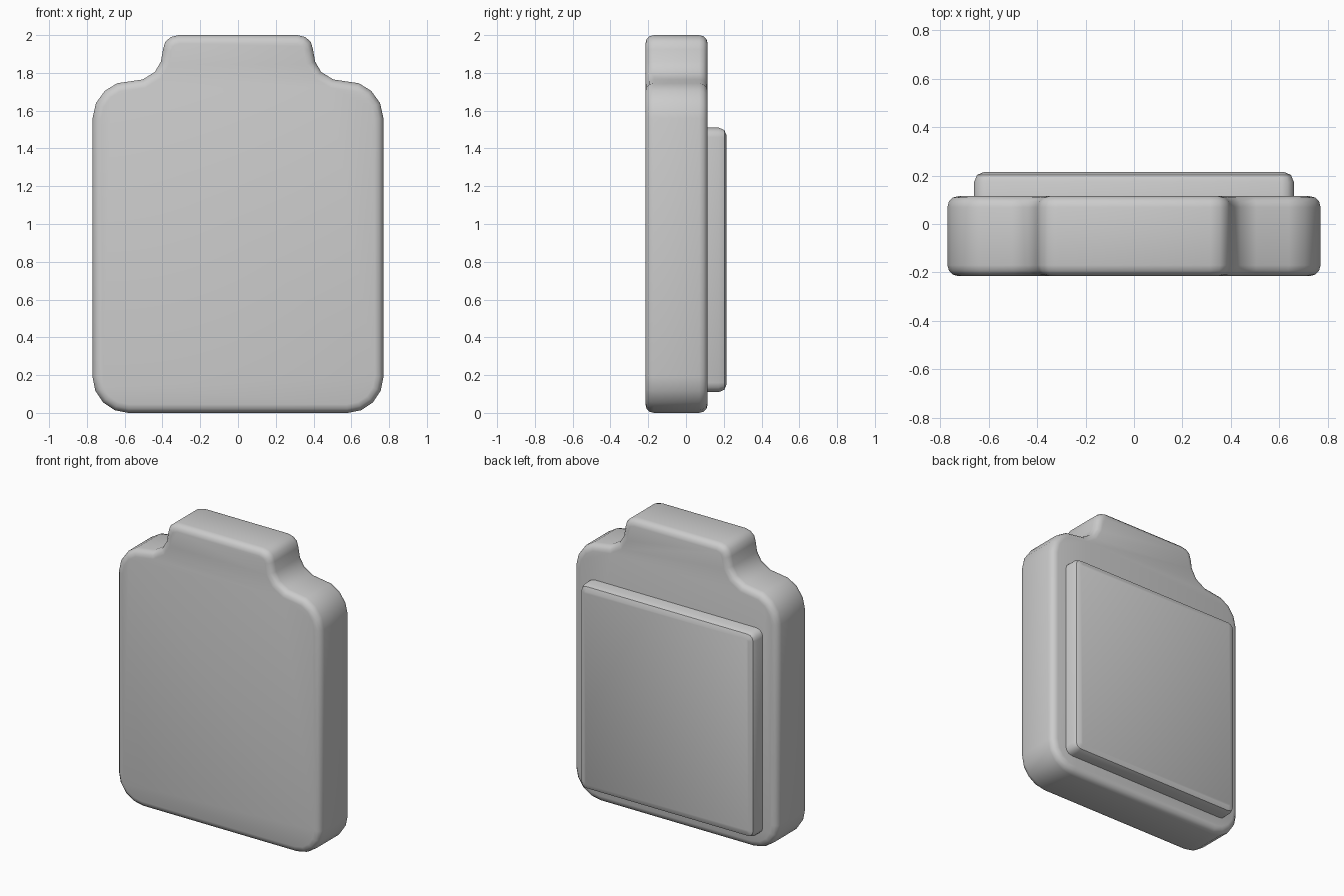
import bpy, bmesh, math

if "Cube" in bpy.data.objects:
    bpy.data.objects.remove(bpy.data.objects["Cube"])


def plate(name, half, y0, y1, bevel, segments, round_front=True):
    """Extrude a mirrored half outline (x, z) from y0 to y1 and round its rims."""
    outline = half + [(-x, z) for x, z in reversed(half)]
    bm = bmesh.new()
    front = bm.faces.new([bm.verts.new((x, y0, z)) for x, z in outline])
    ext = bmesh.ops.extrude_face_region(bm, geom=[front], use_keep_orig=True)
    for v in ext["geom"]:
        if isinstance(v, bmesh.types.BMVert):
            v.co.y = y1
    bmesh.ops.recalc_face_normals(bm, faces=bm.faces)
    rims = [e for e in bm.edges
            if abs(e.verts[0].co.y - e.verts[1].co.y) < 1e-6
            and (round_front or e.verts[0].co.y > y0 + 1e-6)]
    bmesh.ops.bevel(bm, geom=rims, offset=bevel, offset_type='OFFSET',
                    segments=segments, profile=0.5, affect='EDGES',
                    clamp_overlap=True)
    mesh = bpy.data.meshes.new(name)
    bm.to_mesh(mesh)
    bm.free()
    obj = bpy.data.objects.new(name, mesh)
    bpy.context.collection.objects.link(obj)
    bpy.ops.object.select_all(action='DESELECT')
    obj.select_set(True)
    bpy.context.view_layer.objects.active = obj
    bpy.ops.object.shade_smooth_by_angle(angle=math.radians(40))
    return obj


def corner(cx, cz, r, a0, a1, steps):
    return [(cx + r * math.cos(math.radians(a0 + (a1 - a0) * i / steps)),
             cz + r * math.sin(math.radians(a0 + (a1 - a0) * i / steps)))
            for i in range(steps + 1)]


# Main body: rounded slab with sloping shoulders and a short neck
body = [(0.315, 2.0), (0.355, 1.99), (0.385, 1.965), (0.397, 1.925),
        (0.408, 1.86), (0.44, 1.805), (0.505, 1.765),
        (0.64, 1.745), (0.705, 1.705), (0.752, 1.64), (0.77, 1.56)]
body += corner(0.58, 0.19, 0.19, 0, -90, 4)
plate("body", body, -0.215, 0.115, 0.045, 3)

# Raised panel on the back
panel = corner(0.61, 1.46, 0.05, 90, 0, 3) + corner(0.61, 0.16, 0.05, 0, -90, 3)
plate("back_panel", panel, 0.06, 0.215, 0.042, 2, round_front=False)
